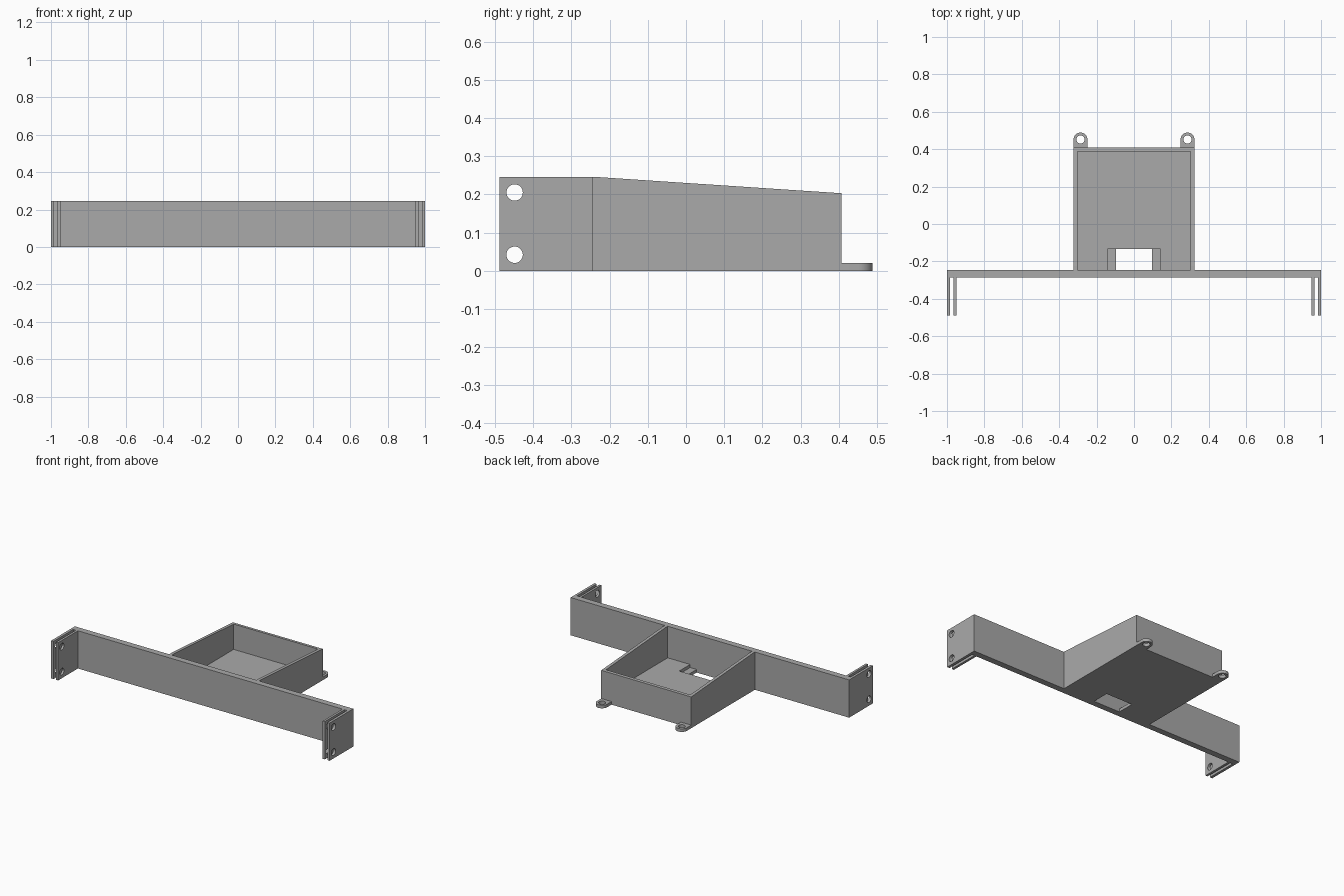
import bpy, bmesh, math
from mathutils import Vector

cube = bpy.data.objects.get("Cube")
if cube:
    bpy.data.objects.remove(cube, do_unlink=True)

grey = bpy.data.materials.new("plain grey")
grey.use_nodes = True
COLOUR = (0.4, 0.4, 0.4, 1)
grey.diffuse_color = COLOUR
grey.node_tree.nodes["Principled BSDF"].inputs["Base Color"].default_value = COLOUR

HEIGHT, PLATE, FLOOR = 0.245, 0.02, 0.04
BAR_FRONT, BAR_BACK = -0.285, -0.245
TRAY_X, TRAY_BACK, WALL = 0.323, 0.408, 0.02
TAB_X, TAB_Y, TAB_R, HOLE_R = 0.286, 0.452, 0.037, 0.0215


def prism(name, outline, axis, lo, hi):
    """Extrude a 2D outline along x (outline in y, z) or z (outline in x, y)."""
    place = (lambda a, b: (lo, a, b)) if axis == "x" else (lambda a, b: (a, b, lo))
    step = Vector((hi - lo, 0, 0) if axis == "x" else (0, 0, hi - lo))
    bm = bmesh.new()
    face = bm.faces.new([bm.verts.new(place(a, b)) for a, b in outline])
    out = bmesh.ops.extrude_face_region(bm, geom=[face])
    moved = [v for v in out["geom"] if isinstance(v, bmesh.types.BMVert)]
    bmesh.ops.translate(bm, verts=moved, vec=step)
    bmesh.ops.recalc_face_normals(bm, faces=bm.faces)
    mesh = bpy.data.meshes.new(name)
    bm.to_mesh(mesh)
    bm.free()
    mesh.materials.append(grey)
    obj = bpy.data.objects.new(name, mesh)
    bpy.context.collection.objects.link(obj)
    return obj


def rect(x0, x1, y0, y1):
    return [(x0, y0), (x1, y0), (x1, y1), (x0, y1)]


def arc(cx, cy, r, sweep=2 * math.pi, count=32):
    return [(cx + r * math.cos(sweep * i / count), cy + r * math.sin(sweep * i / count))
            for i in range(count + (sweep < 6))]


def cut(obj, *cutters):
    """Subtract each cutter from the part, then discard it."""
    for cutter in cutters:
        mod = obj.modifiers.new("cut", "BOOLEAN")
        mod.operation, mod.solver, mod.object = "DIFFERENCE", "EXACT", cutter
        bpy.context.view_layer.objects.active = obj
        bpy.ops.object.modifier_apply(modifier=mod.name)
        bpy.data.objects.remove(cutter, do_unlink=True)


def smooth(obj):
    bpy.ops.object.select_all(action="DESELECT")
    obj.select_set(True)
    bpy.context.view_layer.objects.active = obj
    bpy.ops.object.shade_smooth_by_angle(angle=math.radians(30))


# Crossbar with a pair of thin flanges at each end
tip = -0.488
half = [(0.95, BAR_FRONT), (0.95, tip), (0.965, tip), (0.965, BAR_FRONT),
        (0.983, BAR_FRONT), (0.983, tip), (1, tip), (1, BAR_BACK)]
crossbar = prism("crossbar", half + [(-x, y) for x, y in reversed(half)], "z", 0, HEIGHT)
cut(crossbar, *[prism("bolt_cutter", arc(-0.449, z, HOLE_R), "x", -1.1, 1.1)
                for z in (0.042, 0.205)])
smooth(crossbar)

# Tray with walls that slope down to the back
side = [(BAR_BACK, 0), (TRAY_BACK, 0), (TRAY_BACK, 0.203), (-0.225, HEIGHT), (BAR_BACK, HEIGHT)]
tray = prism("tray", side, "x", -TRAY_X, TRAY_X)
inner = TRAY_X - WALL
cut(tray,
    prism("hollow_cutter", rect(-inner, inner, -0.3, TRAY_BACK - WALL), "z", FLOOR, 0.4),
    prism("recess_cutter", rect(-0.142, 0.142, -0.3, -0.133), "z", PLATE, 0.1),
    prism("slot_cutter", rect(-0.095, 0.095, -0.3, -0.133), "z", -0.1, 0.1))

# Rounded screw tabs behind the tray
for name, s in (("left_tab", 1), ("right_tab", -1)):
    outline = arc(s * TAB_X, TAB_Y, TAB_R, math.pi, 16)
    outline += [(s * TAB_X - TAB_R, TRAY_BACK), (s * TAB_X + TAB_R, TRAY_BACK)]
    tab = prism(name, outline, "z", 0, PLATE)
    cut(tab, prism("screw_cutter", arc(s * TAB_X, TAB_Y, HOLE_R), "z", -0.1, 0.1))
    smooth(tab)
